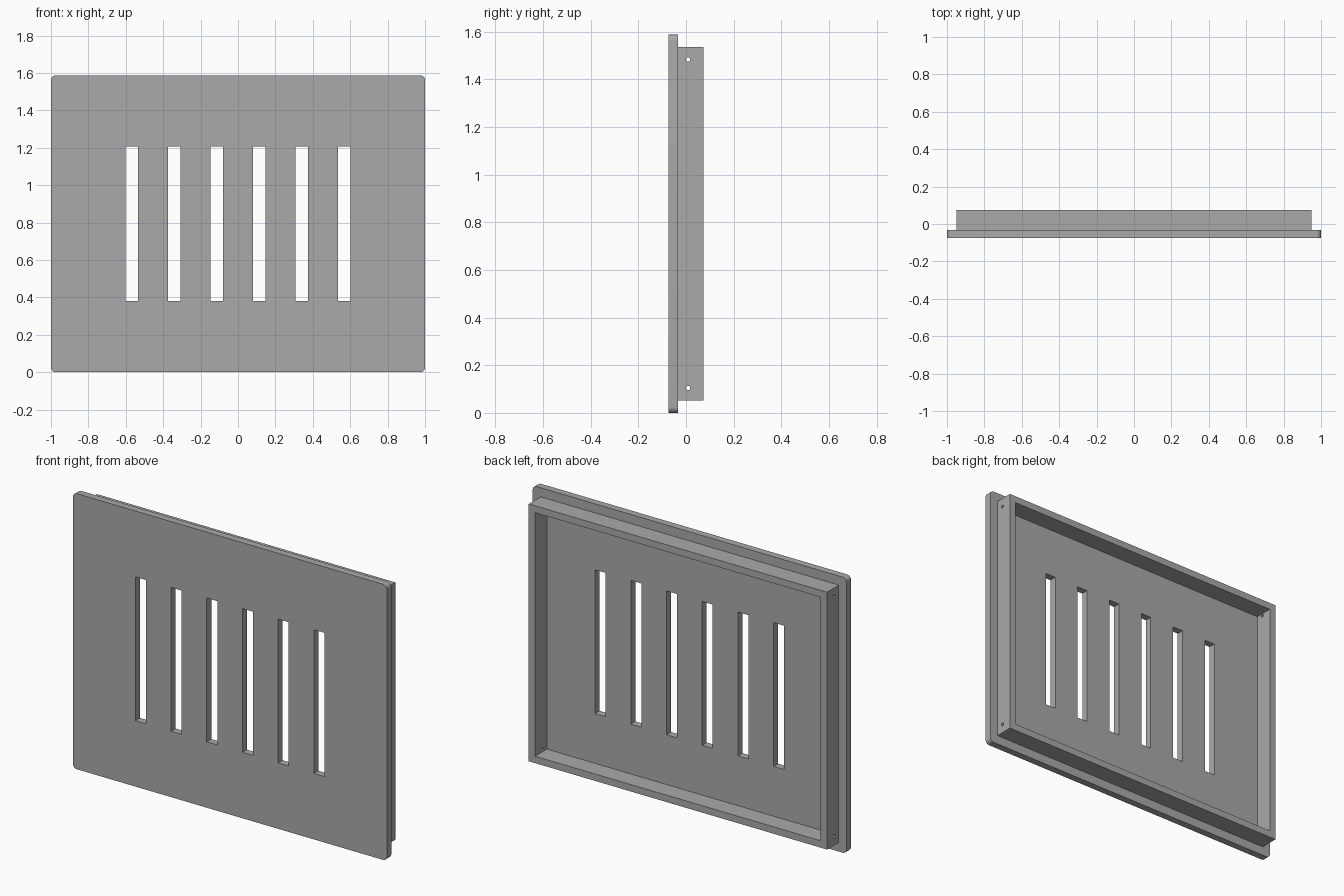
import bpy
import math
from mathutils import Vector

if "Cube" in bpy.data.objects:
    bpy.data.objects.remove(bpy.data.objects["Cube"], do_unlink=True)

HEIGHT = 1.587
MID = HEIGHT / 2
FRONT, JOINT, BACK = -0.074, -0.033, 0.074
WALL = 0.04

grey = bpy.data.materials.new("plain grey")
grey.use_nodes = True
colour = (0.4, 0.4, 0.4, 1)
grey.diffuse_color = colour
grey.node_tree.nodes["Principled BSDF"].inputs["Base Color"].default_value = colour


def box(name, width, height, y0, y1, x=0):
    """Box centred on the panel's mid height, with its depth from y0 to y1."""
    bpy.ops.mesh.primitive_cube_add(size=1, location=(x, (y0 + y1) / 2, MID))
    ob = bpy.context.object
    ob.name = name
    ob.scale = (width, y1 - y0, height)
    bpy.ops.object.transform_apply(location=False, rotation=False, scale=True)
    ob.data.materials.append(grey)
    return ob


def apply_modifier(ob, mod):
    bpy.context.view_layer.objects.active = ob
    bpy.ops.object.modifier_apply(modifier=mod.name)


def cut(ob, cutter):
    mod = ob.modifiers.new("cut", "BOOLEAN")
    mod.operation = "DIFFERENCE"
    mod.solver = "EXACT"
    mod.object = cutter
    apply_modifier(ob, mod)
    bpy.data.objects.remove(cutter, do_unlink=True)


# Front plate with four rounded corners
plate = box("front_plate", 2, HEIGHT, FRONT, JOINT)
weights = plate.data.attributes.new("bevel_weight_edge", "FLOAT", "EDGE")
for edge in plate.data.edges:
    a, b = (plate.data.vertices[i].co for i in edge.vertices)
    along = Vector(b - a).normalized()
    weights.data[edge.index].value = 1.0 if abs(along.y) > 0.9 else 0.0
bevel = plate.modifiers.new("corners", "BEVEL")
bevel.limit_method = "WEIGHT"
bevel.width = 0.025
bevel.segments = 6
apply_modifier(plate, bevel)

# Row of vertical slots
for i in range(6):
    cut(plate, box("slot_cutter", 0.067, 0.828, -0.2, 0.2, (i - 2.5) * 0.2276))

# Rear frame, open in the middle
frame = box("rear_frame", 1.9, 1.482, JOINT, BACK)
cut(frame, box("opening_cutter", 1.9 - 2 * WALL, 1.482 - 2 * WALL, -0.2, 0.2))

# Small screw holes through both side walls
for side in (-1, 1):
    bpy.ops.mesh.primitive_cylinder_add(
        vertices=20, radius=0.009, depth=2.2,
        location=(0, 0.009, MID + side * 0.689), rotation=(0, math.pi / 2, 0))
    hole = bpy.context.object
    hole.data.materials.append(grey)
    cut(frame, hole)

# Smooth the rounded parts, keep the flat edges sharp
for ob in (plate, frame):
    bpy.ops.object.select_all(action="DESELECT")
    ob.select_set(True)
    bpy.context.view_layer.objects.active = ob
    bpy.ops.object.shade_smooth_by_angle(angle=math.radians(30))
